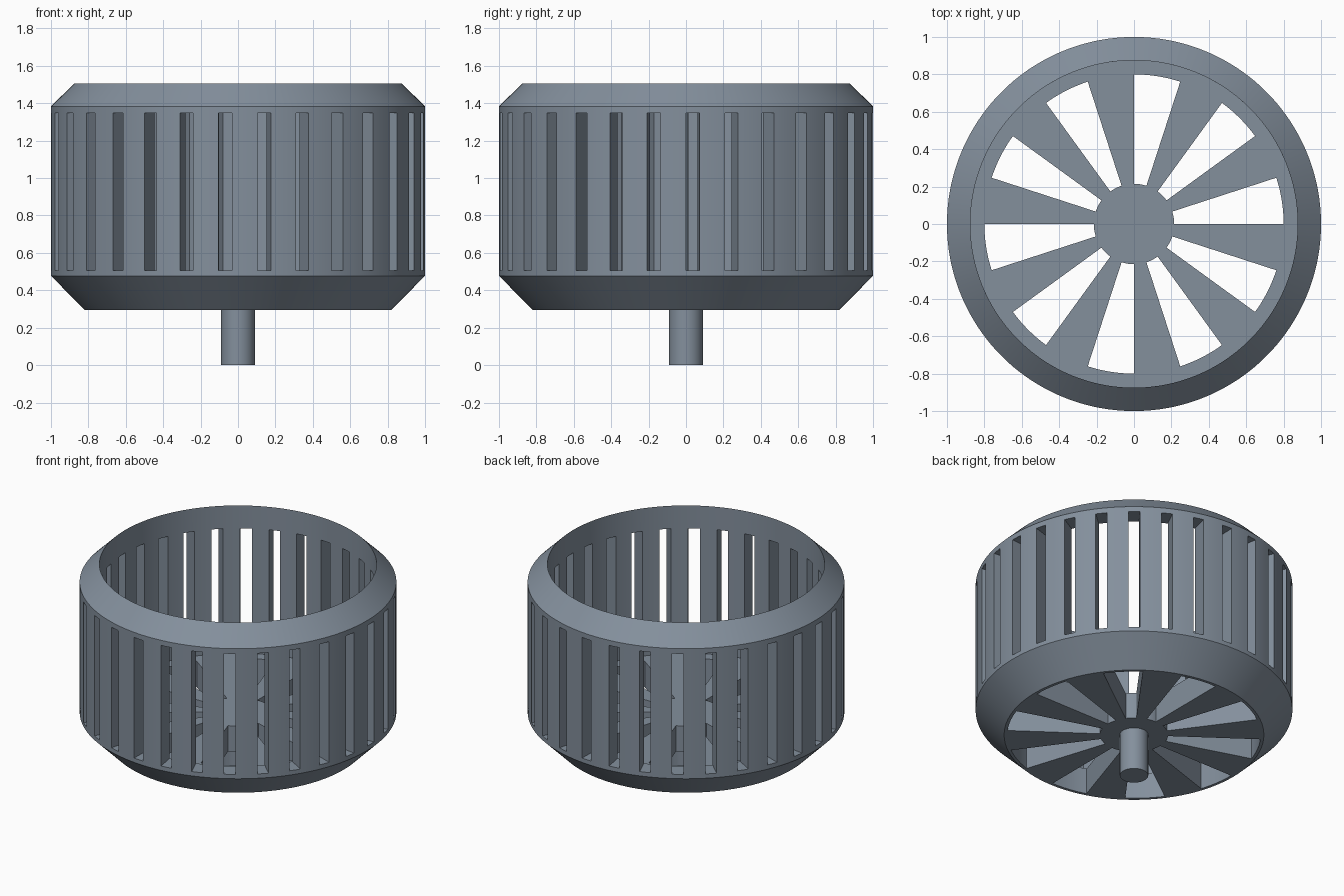
import bpy, bmesh, math

if "Cube" in bpy.data.objects:
    bpy.data.objects.remove(bpy.data.objects["Cube"])

STEPS = 180                      # 2 degrees per step
HUB, HOLE, INNER, OUTER = 0.215, 0.8, 0.875, 1.0
Z0, FLOOR, RIM, TOP = 0.296, 0.477, 1.383, 1.507
SLOT0, SLOT1 = 0.507, 1.347

slate = bpy.data.materials.new("slate")
slate.diffuse_color = (0.23, 0.278, 0.336, 1)
slate.use_nodes = True
slate.node_tree.nodes["Principled BSDF"].inputs["Base Color"].default_value = slate.diffuse_color


def pt(bm, p, i):
    deg = i * 360 / STEPS
    if p[1] in (SLOT0, SLOT1):   # slot sides run nearly parallel, not radial
        if i % 6 == 0 and p[0] == INNER:
            deg -= 0.7
        elif i % 6 == 2:
            deg += 0.1
    a = math.radians(deg)
    return bm.verts.new((p[0] * math.cos(a), p[0] * math.sin(a), p[1]))


def sweep(bm, path, i):
    # one angular step of a lathed path
    for p, q in zip(path, path[1:]):
        pts = [pt(bm, p, i)]
        if p[0] > 0:
            pts.append(pt(bm, p, i + 1))
        if q[0] > 0:
            pts.append(pt(bm, q, i + 1))
        pts.append(pt(bm, q, i))
        bm.faces.new(pts)


def side(bm, r0, r1, z0, z1, i):
    # flat wall at the side of an opening
    bm.faces.new([pt(bm, p, i) for p in ((r0, z0), (r1, z0), (r1, z1), (r0, z1))])


def finish(bm, name):
    bmesh.ops.remove_doubles(bm, verts=bm.verts, dist=1e-4)
    bmesh.ops.recalc_face_normals(bm, faces=bm.faces)
    me = bpy.data.meshes.new(name)
    bm.to_mesh(me)
    bm.free()
    me.materials.append(slate)
    ob = bpy.data.objects.new(name, me)
    bpy.context.collection.objects.link(ob)
    bpy.ops.object.select_all(action='DESELECT')
    ob.select_set(True)
    bpy.context.view_layer.objects.active = ob
    bpy.ops.object.shade_smooth_by_angle(angle=math.radians(30))


# Drum: 30 wall slots, 10 spokes around a hub
bm = bmesh.new()
lower = [(HOLE, Z0), (0.82, Z0), (OUTER, FLOOR), (OUTER, SLOT0)]
upper = [(OUTER, SLOT1), (OUTER, RIM), (INNER, TOP), (INNER, SLOT1)]
ledge = [(INNER, SLOT0), (INNER, FLOOR), (HOLE, FLOOR)]
for i in range(STEPS):
    # slotted wall
    if i % 6 < 2:
        sweep(bm, lower + ledge, i)
        sweep(bm, upper + upper[:1], i)
    else:
        sweep(bm, lower + upper + ledge, i)
    if i % 6 in (0, 2):
        side(bm, INNER, OUTER, SLOT0, SLOT1, i)
    # spoked floor
    if i % 18 < 9:
        sweep(bm, [(HOLE, Z0), (HOLE, FLOOR)], i)
        sweep(bm, [(HUB, Z0), (HUB, FLOOR)], i)
    else:
        sweep(bm, [(HUB, Z0), (HOLE, Z0)], i)
        sweep(bm, [(HUB, FLOOR), (HOLE, FLOOR)], i)
    if i % 9 == 0:
        side(bm, HUB, HOLE, Z0, FLOOR, i)
    # hub
    sweep(bm, [(HUB, Z0), (0, Z0)], i)
    sweep(bm, [(HUB, FLOOR), (0, FLOOR)], i)
finish(bm, "slotted_drum")

# Shaft under the hub
bm = bmesh.new()
for i in range(STEPS):
    sweep(bm, [(0, 0), (0.09, 0), (0.09, Z0)], i)
finish(bm, "shaft")
